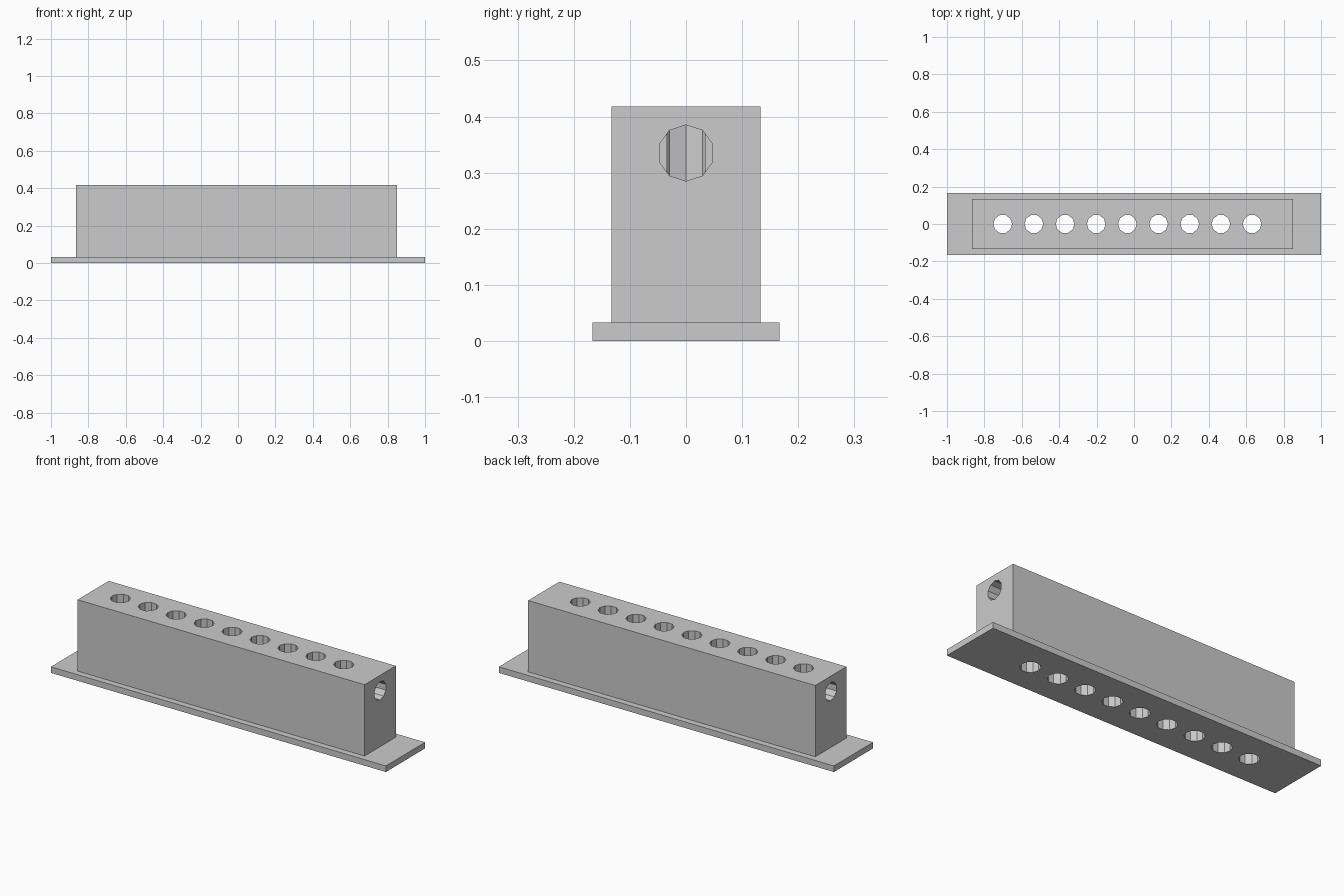
import bpy, bmesh
from math import pi
from mathutils import Matrix

default = bpy.data.objects.get("Cube")
if default:
    bpy.data.objects.remove(default)

grey = bpy.data.materials.new("light_grey")
grey.use_nodes = True
grey.diffuse_color = (0.6, 0.6, 0.6, 1)
grey.node_tree.nodes["Principled BSDF"].inputs["Base Color"].default_value = (0.6, 0.6, 0.6, 1)

RADIUS = 0.05
BASE_TOP, BLOCK_TOP = 0.033, 0.418
BLOCK_LEFT, BLOCK_RIGHT = -0.865, 0.849


def make_object(name, bm):
    mesh = bpy.data.meshes.new(name)
    bm.to_mesh(mesh)
    bm.free()
    mesh.materials.append(grey)
    obj = bpy.data.objects.new(name, mesh)
    bpy.context.collection.objects.link(obj)
    return obj


def box(name, x0, x1, half_y, z0, z1):
    bm = bmesh.new()
    place = Matrix.Translation(((x0 + x1) / 2, 0, (z0 + z1) / 2))
    size = Matrix.Diagonal((x1 - x0, 2 * half_y, z1 - z0, 1))
    bmesh.ops.create_cube(bm, size=1, matrix=place @ size)
    return make_object(name, bm)


def add_drill(bm, centre, length, turn=Matrix()):
    # ten-sided drill with a corner along its local x axis
    bmesh.ops.create_cone(bm, cap_ends=True, segments=10, radius1=RADIUS, radius2=RADIUS, depth=length,
                          matrix=Matrix.Translation(centre) @ turn @ Matrix.Rotation(pi / 2, 4, "Z"))


def cut(obj, cutter):
    mod = obj.modifiers.new("cut", "BOOLEAN")
    mod.operation = "DIFFERENCE"
    mod.solver = "EXACT"
    mod.object = cutter
    bpy.context.view_layer.objects.active = obj
    bpy.ops.object.modifier_apply(modifier=mod.name)


# Flat base and upright block
base = box("base_plate", -1, 1, 0.167, 0, BASE_TOP)
block = box("block", BLOCK_LEFT, BLOCK_RIGHT, 0.133, BASE_TOP, BLOCK_TOP)

# Row of vertical through holes
bm = bmesh.new()
for i in range(9):
    add_drill(bm, (-0.702 + i / 6, 0, 0.2), 1)
holes = make_object("hole_cutter", bm)

# Short tunnels from both ends into the outermost holes
bm = bmesh.new()
sideways = Matrix.Rotation(pi / 2, 4, "Y")
for outer, inner in ((BLOCK_RIGHT + 0.1, 0.666), (BLOCK_LEFT - 0.1, -0.68)):
    add_drill(bm, ((outer + inner) / 2, 0, 0.335), abs(outer - inner), sideways)
tunnels = make_object("tunnel_cutter", bm)

cut(base, holes)
cut(block, holes)
cut(block, tunnels)
for cutter in (holes, tunnels):
    bpy.data.objects.remove(cutter)
